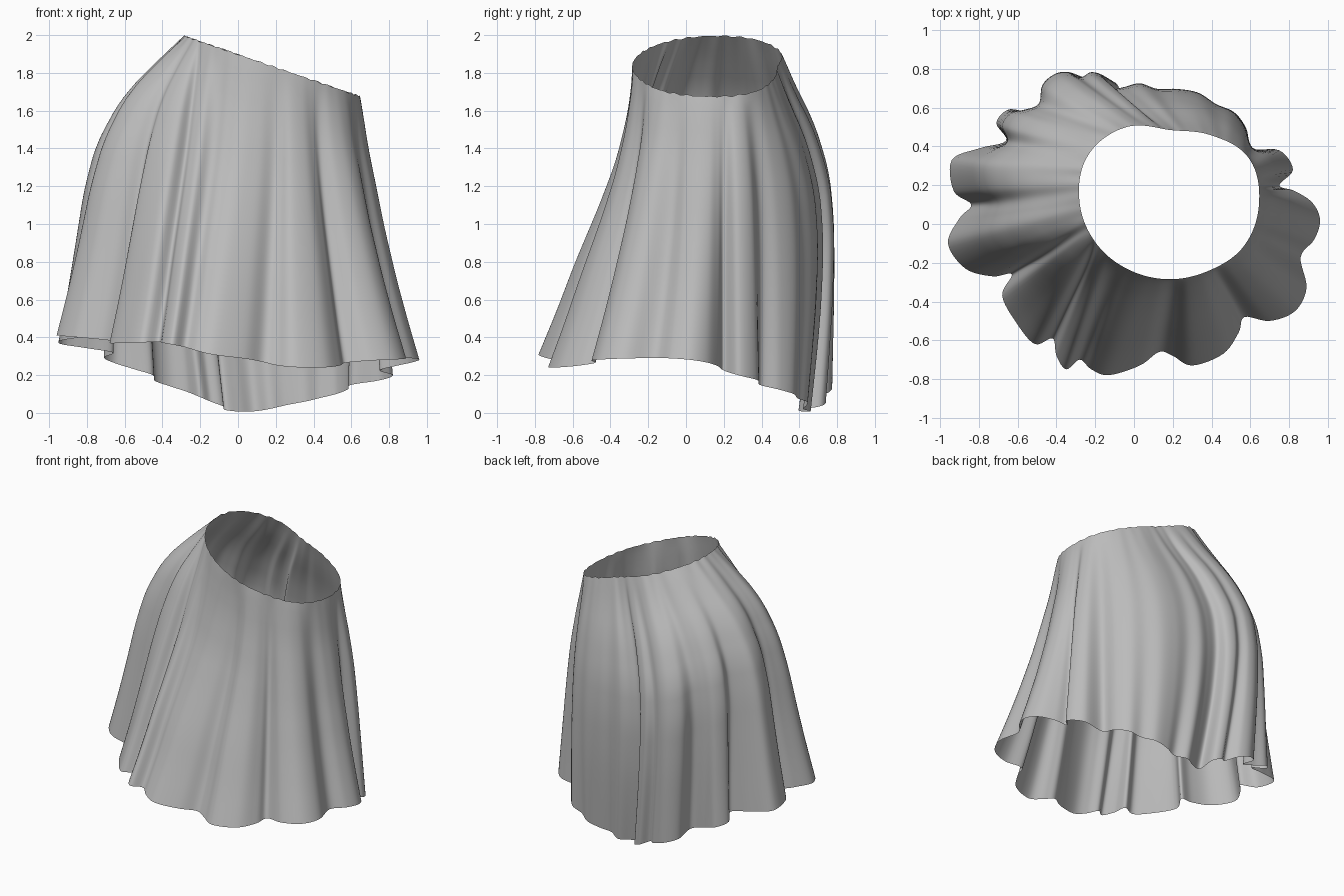
import bpy
import math
from mathutils import Vector

default_cube = bpy.data.objects.get("Cube")
if default_cube:
    bpy.data.objects.remove(default_cube, do_unlink=True)

COLUMNS_PER_POINT = 6
ROWS = 44

# Pleated hem outline seen from above, running clockwise from the left side
HEM = [(.96, .02), (.93, -.08), (.86, -.17), (.89, -.33), (.83, -.45), (.7, -.5),
       (.57, -.48), (.54, -.56), (.46, -.67), (.3, -.73), (.2, -.68), (.13, -.66),
       (.03, -.73), (-.13, -.78), (-.22, -.75), (-.28, -.7), (-.35, -.75), (-.4, -.68),
       (-.42, -.59), (-.51, -.62), (-.6, -.52), (-.68, -.37), (-.63, -.26), (-.73, -.27),
       (-.87, -.23), (-.96, -.1), (-.9, .03), (-.84, .1), (-.93, .17), (-.94, .33),
       (-.8, .39), (-.66, .43), (-.71, .52), (-.65, .59), (-.55, .58), (-.45, .59),
       (-.44, .71), (-.36, .77), (-.27, .76), (-.2, .7), (-.14, .74), (-.08, .71),
       (-.07, .6), (.01, .62), (.09, .66), (.17, .62), (.25, .64), (.35, .64),
       (.43, .59), (.52, .57), (.58, .49), (.6, .39), (.75, .38),
       (.82, .28), (.75, .2), (.83, .17), (.92, .11)]

# Around the body, one value per thirty degrees, counterclockwise from the left:
# hem height, waist radius, and how far the folds lean at the waist (degrees)
HEM_HEIGHT = [.28, .16, .06, .01, .16, .32, .41, .37, .37, .29, .24, .28]
WAIST_RADIUS = [.46, .47, .41, .38, .455, .49, .465, .43, .4, .39, .4, .44]
FOLD_LEAN = [-3, -3, 0, 0, 0, 0, 0, -12, -27, -9, -12, -13]

# How far the cloth has flared out on its way from waist to hem, per side
STEPS = [0, .1, .2, .35, .5, .7, .85, 1]
FLARE = {
    "left": [0, .05, .1, .23, .36, .58, .78, 1],
    "back": [0, .32, .75, 1.1, 1.17, 1.12, 1.06, 1],
    "right": [0, .27, .5, .68, .77, .85, .92, 1],
    "front": [0, .02, .06, .17, .35, .62, .8, 1],
}


def spline(a, b, c, d, u):
    """Catmull-Rom blend between b and c."""
    return b + (c - a) * (u / 2) + (a * 2 - b * 5 + c * 4 - d) * (u * u / 2) \
        + (b * 3 - a - c * 3 + d) * (u ** 3 / 2)


def around(values, position):
    """Smooth sample of a closed list."""
    i = math.floor(position)
    n = len(values)
    return spline(*(values[(i + k) % n] for k in (-1, 0, 1, 2)), position - i)


def at_angle(values, angle):
    """Smooth sample of a closed list by direction."""
    return around(values, (angle % math.tau) / math.tau * len(values))


def along(values, t):
    """Eased sample of an open list placed at STEPS."""
    total = 0
    for offset in (-.04, 0, .04):
        s = min(max(t + offset * min(1, t * 9, (1 - t) * 9), 0), 1)
        i = max(k for k in range(len(STEPS) - 1) if STEPS[k] <= s)
        u = (s - STEPS[i]) / (STEPS[i + 1] - STEPS[i])
        total += values[i] + (values[i + 1] - values[i]) * u
    return total / 3


def relax(ring, reach):
    """Average a closed ring to remove its pleats."""
    n = len(ring)
    return [sum((ring[(i + k) % n] for k in range(-reach, reach + 1)), Vector((0, 0)))
            / (2 * reach + 1) for i in range(n)]


def waist_point(angle):
    """Rounded, tilted waist opening with a slightly uneven edge."""
    angle += math.radians(at_angle(FOLD_LEAN, angle))
    r = at_angle(WAIST_RADIUS, angle)
    x, y = .185 + r * math.cos(angle), .105 + r * math.sin(angle)
    z = 1.898 - .344 * x + .004 * math.sin(angle * 37) * math.sin(angle * 5)
    return Vector((x, y, z))


def flare(angle, t):
    """Blend the side profiles and round out the hip at the back left."""
    c, s = math.cos(angle), math.sin(angle)
    side = along(FLARE["left" if c > 0 else "right"], t)
    face = along(FLARE["back" if s > 0 else "front"], t)
    weight = s ** 1.4 if s > 0 else s * s
    hip = max(0, math.cos(angle - math.radians(65))) ** 4
    return side + (face - side) * weight + .38 * hip * math.sin(math.pi * t)


# Split the hem into a plain oval and the pleats added to it
outline = [Vector(p) for p in HEM]
columns = len(outline) * COLUMNS_PER_POINT
hem = [around(outline, j / COLUMNS_PER_POINT) for j in range(columns)]
oval = hem
for _ in range(3):
    oval = relax(oval, 2 * COLUMNS_PER_POINT)

# Loft the cloth from the waist down to the hem
verts = []
for i in range(ROWS + 1):
    t = i / ROWS
    for edge, plain in zip(hem, oval):
        angle = math.atan2(plain.y, plain.x)
        top = waist_point(angle)
        bottom = at_angle(HEM_HEIGHT, angle)
        flat = top.xy.lerp(plain, flare(angle, t)) + (edge - plain) * t ** .8
        verts.append((flat.x, flat.y, top.z + (bottom - top.z) * t))

faces = []
for i in range(ROWS):
    for j in range(columns):
        k = (j + 1) % columns
        a, b = i * columns, (i + 1) * columns
        faces.append((a + j, a + k, b + k, b + j))

mesh = bpy.data.meshes.new("skirt")
mesh.from_pydata(verts, [], faces)
mesh.update()
skirt = bpy.data.objects.new("skirt", mesh)
bpy.context.collection.objects.link(skirt)
mesh.polygons.foreach_set("use_smooth", [True] * len(mesh.polygons))

# Plain grey cloth
cloth = bpy.data.materials.new("grey cloth")
cloth.use_nodes = True
grey = (.5, .5, .5, 1)
cloth.diffuse_color = grey
cloth.node_tree.nodes["Principled BSDF"].inputs["Base Color"].default_value = grey
mesh.materials.append(cloth)
